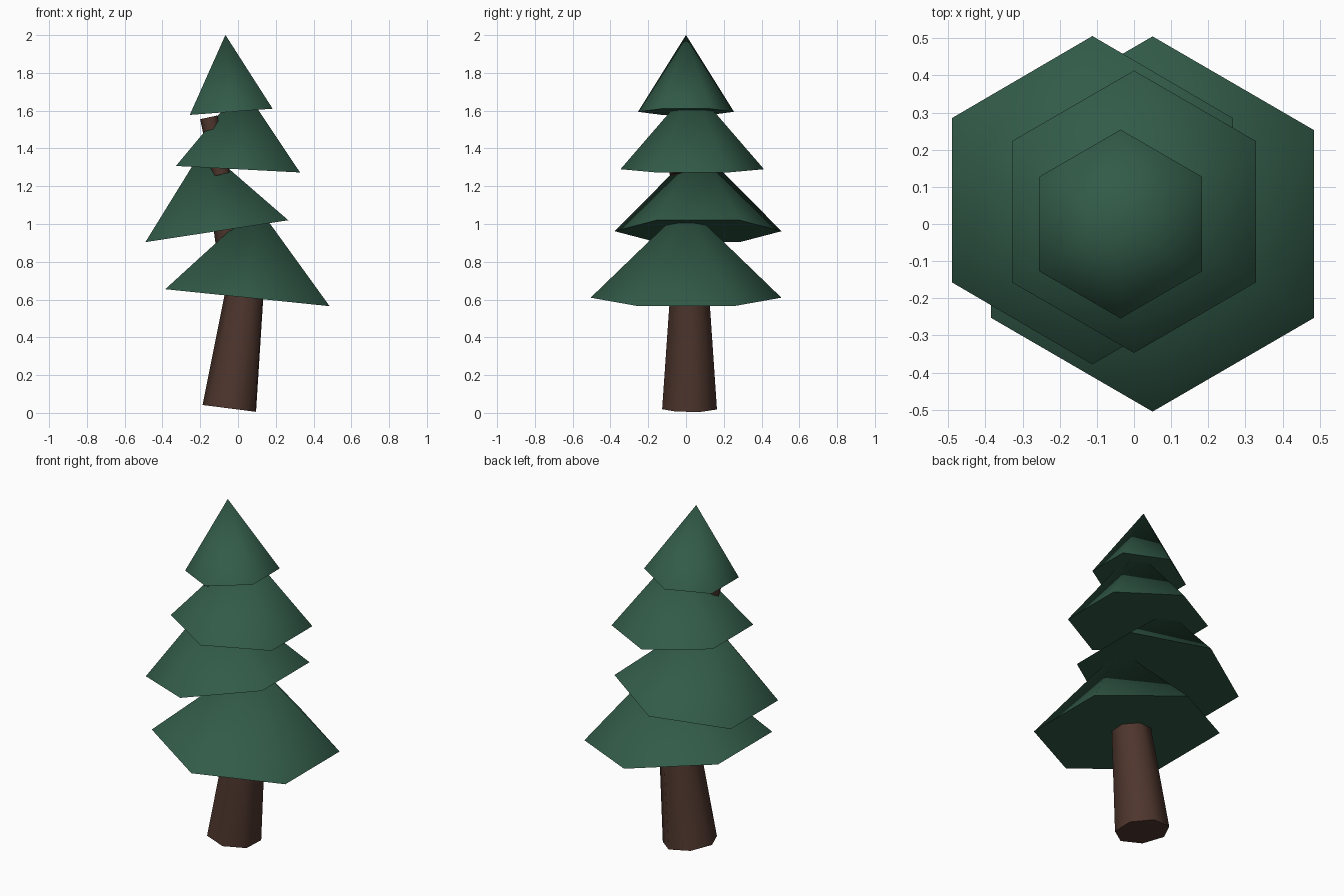
import bpy, bmesh, math
from mathutils import Matrix, Vector

if "Cube" in bpy.data.objects:
    bpy.data.objects.remove(bpy.data.objects["Cube"])


def material(name, rgb):
    m = bpy.data.materials.new(name)
    m.diffuse_color = (*rgb, 1.0)
    m.use_nodes = True
    m.node_tree.nodes["Principled BSDF"].inputs["Base Color"].default_value = m.diffuse_color
    return m


GREEN = material("pine green", (0.032, 0.105, 0.066))
BROWN = material("bark brown", (0.075, 0.036, 0.026))


def tilted_cone(name, mat, sides, r1, r2, height, base, tilt, spin=0.0):
    """Cone standing on the centre of its base, leaning sideways by tilt degrees."""
    bm = bmesh.new()
    bmesh.ops.create_cone(bm, cap_ends=True, segments=sides,
                          radius1=r1, radius2=r2, depth=height)
    bmesh.ops.remove_doubles(bm, verts=bm.verts, dist=1e-5)
    place = (Matrix.Translation(Vector(base))
             @ Matrix.Rotation(math.radians(tilt), 4, 'Y')
             @ Matrix.Rotation(math.radians(spin), 4, 'Z')
             @ Matrix.Translation((0, 0, height / 2)))
    bmesh.ops.transform(bm, matrix=place, verts=bm.verts)
    bmesh.ops.recalc_face_normals(bm, faces=bm.faces)
    mesh = bpy.data.meshes.new(name)
    bm.to_mesh(mesh)
    bm.free()
    mesh.materials.append(mat)
    obj = bpy.data.objects.new(name, mesh)
    bpy.context.collection.objects.link(obj)
    bpy.ops.object.select_all(action='DESELECT')
    obj.select_set(True)
    bpy.context.view_layer.objects.active = obj
    bpy.ops.object.shade_smooth_by_angle(angle=math.radians(60))


# Foliage tiers, bottom to top: radius, height, base centre, tilt
tiers = [
    (0.505, 0.49, (0.050, 0.000, 0.610), 5.9),
    (0.442, 0.45, (-0.112, 0.064, 0.962), -8.7),
    (0.380, 0.44, (0.000, 0.033, 1.290), 3.0),
    (0.254, 0.408, (-0.036, 0.000, 1.594), -4.3),
]
for i, (r, h, base, tilt) in enumerate(tiers, 1):
    tilted_cone(f"foliage_tier_{i}", GREEN, 6, r, 0.0, h, base, tilt)

# Trunk sections, bottom to top: radii, height, base centre, tilt
trunks = [
    (0.149, 0.100, 0.70, (-0.040, 0.020, 0.023), 7.3),
    (0.085, 0.070, 0.35, (-0.030, 0.000, 0.870), -10.0),
    (0.049, 0.049, 0.31, (-0.088, -0.040, 1.262), -12.0),
]
for i, (r1, r2, h, base, tilt) in enumerate(trunks, 1):
    tilted_cone(f"trunk_section_{i}", BROWN, 7, r1, r2, h, base, tilt, spin=-15)
